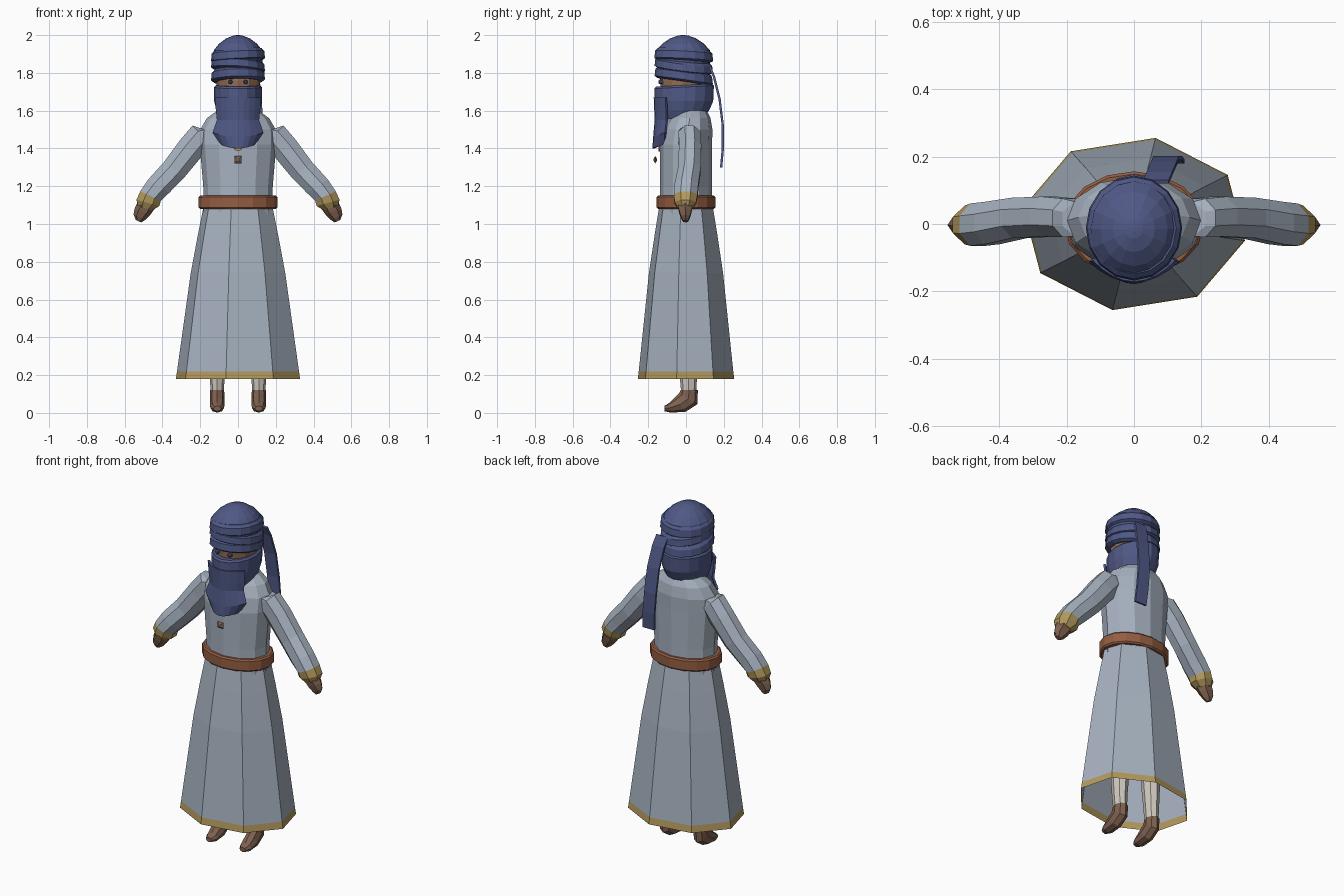
import bpy, bmesh
from math import sin, cos, tau, radians
from mathutils import Vector

old = bpy.data.objects.get("Cube")
if old:
    bpy.data.objects.remove(old, do_unlink=True)


def material(name, r, g, b):
    mat = bpy.data.materials.new(name)
    mat.use_nodes = True
    mat.diffuse_color = (r, g, b, 1)
    shader = next(n for n in mat.node_tree.nodes if n.type == "BSDF_PRINCIPLED")
    shader.inputs["Base Color"].default_value = (r, g, b, 1)
    shader.inputs["Roughness"].default_value = 0.8
    return mat


ROBE = material("pale blue grey cloth", 0.38, 0.44, 0.52)
NAVY = material("indigo cloth", 0.08, 0.1, 0.24)
GOLD = material("gold trim", 0.45, 0.32, 0.11)
BELT = material("red brown leather", 0.3, 0.11, 0.055)
BROWN = material("dark brown", 0.21, 0.12, 0.08)
SKIN = material("tan skin", 0.3, 0.16, 0.09)
CREAM = material("cream linen", 0.62, 0.58, 0.52)


def finish(name, bm, mats, rule=None):
    bmesh.ops.recalc_face_normals(bm, faces=bm.faces)
    if rule:
        for face in bm.faces:
            face.material_index = rule(face.calc_center_median())
    mesh = bpy.data.meshes.new(name)
    bm.to_mesh(mesh)
    bm.free()
    for mat in mats:
        mesh.materials.append(mat)
    obj = bpy.data.objects.new(name, mesh)
    bpy.context.collection.objects.link(obj)
    return obj


def ring(x, y, z, width, depth, roll=0, pitch=0, slant=0):
    """Ellipse centre and its two half axes; roll tilts sideways, pitch tilts the depth axis."""
    a, b = radians(roll), radians(pitch)
    return (Vector((x, y, z)),
            Vector((cos(a), 0, sin(a) + slant)) * width,
            Vector((0, cos(b), sin(b))) * depth)


def loft(name, rings, sides, mats, rule=None, phase=0, caps=True, side=1):
    """Skin a stack of elliptical rings; side = -1 builds the mirrored copy."""
    bm = bmesh.new()
    loops = []
    for centre, u, v in rings:
        loop = []
        for k in range(sides):
            t = tau * k / sides + radians(phase)
            p = centre + u * cos(t) + v * sin(t)
            p.x *= side
            loop.append(bm.verts.new(p))
        loops.append(loop)
    for low, high in zip(loops, loops[1:]):
        for k in range(sides):
            j = (k + 1) % sides
            bm.faces.new((low[k], low[j], high[j], high[k]))
    if caps:
        bm.faces.new(loops[0])
        bm.faces.new(loops[-1])
    return finish(name, bm, mats, rule)


def sheet(name, rows, mat, thickness):
    """Grid of points thickened into cloth."""
    bm = bmesh.new()
    grid = [[bm.verts.new(p) for p in row] for row in rows]
    for a, b in zip(grid, grid[1:]):
        for k in range(len(a) - 1):
            bm.faces.new((a[k], a[k + 1], b[k + 1], b[k]))
    obj = finish(name, bm, [mat])
    mod = obj.modifiers.new("thickness", "SOLIDIFY")
    mod.thickness = thickness
    mod.offset = 0
    return obj


# Robe: open skirt with a gold hem, and a rounder upper body
loft("skirt", [ring(0, 0, z, w, d) for z, w, d in (
    (0.18, 0.335, 0.26), (0.22, 0.329, 0.255), (0.74, 0.255, 0.2),
    (0.95, 0.215, 0.168), (1.12, 0.18, 0.14))], 8, [ROBE, GOLD],
    lambda c: int(c.z < 0.22), phase=-11, caps=False)
loft("robe_body", [ring(0, y, z, w, d) for y, z, w, d in (
    (0, 1.05, 0.183, 0.138), (0, 1.2, 0.184, 0.137), (0, 1.42, 0.203, 0.138),
    (0.01, 1.5, 0.2, 0.13), (0.02, 1.56, 0.165, 0.11), (0.03, 1.6, 0.11, 0.08))],
    12, [ROBE])

# Belt
loft("belt", [ring(0, 0, z, w, w - 0.052) for z, w in (
    (1.08, 0.2), (1.088, 0.208), (1.142, 0.208), (1.15, 0.2))], 16, [BELT])

# Clasp and the small trim at the neckline
loft("chest_clasp", [ring(0, y, 1.34, w, w, pitch=90) for y, w in (
    (-0.172, 0.008), (-0.163, 0.027), (-0.154, 0.008))], 4, [BROWN], phase=45)
loft("neckline_trim", [ring(0, y, 1.41, 0.025, 0.025, pitch=90) for y in (-0.146, -0.138)],
     8, [GOLD])

# Arms, hands, legs and shoes
for label, side in (("left", 1), ("right", -1)):
    loft(label + "_sleeve", [
        ring(0.15, 0.015, 1.495, 0.068, 0.055, 10),
        ring(0.19, 0.018, 1.47, 0.078, 0.062, 45),
        ring(0.25, 0.022, 1.4, 0.078, 0.064, 38),
        ring(0.34, 0.018, 1.285, 0.073, 0.065, 38),
        ring(0.42, 0.003, 1.2, 0.071, 0.068, 33),
        ring(0.463, -0.002, 1.148, 0.065, 0.068, 25)], 8, [ROBE], side=side, phase=22.5)
    loft(label + "_cuff", [
        ring(0.463, -0.002, 1.148, 0.065, 0.068, 25),
        ring(0.477, -0.003, 1.112, 0.068, 0.062, 15),
        ring(0.491, -0.004, 1.083, 0.043, 0.042, 15)], 8, [GOLD], side=side, phase=22.5)
    loft(label + "_hand", [
        ring(0.485, -0.004, 1.1, 0.05, 0.045, 15),
        ring(0.505, -0.004, 1.066, 0.045, 0.038, 20),
        ring(0.522, -0.003, 1.036, 0.034, 0.027, 25),
        ring(0.527, -0.002, 1.015, 0.016, 0.015, 25)], 6, [BROWN], side=side)
    loft(label + "_leg", [
        ring(0.11, 0.015, 0.1, 0.034, 0.04), ring(0.11, 0.012, 0.2, 0.04, 0.046),
        ring(0.105, 0.01, 0.45, 0.056, 0.06), ring(0.1, 0, 0.9, 0.075, 0.075)],
        8, [CREAM], side=side)
    loft(label + "_shoe", [
        ring(0.11, 0.017, 0.12, 0.037, 0.046),
        ring(0.11, 0.012, 0.075, 0.038, 0.056, pitch=-32),
        ring(0.11, -0.03, 0.045, 0.039, 0.048, pitch=-55),
        ring(0.11, -0.085, 0.027, 0.036, 0.026, pitch=-80),
        ring(0.11, -0.114, 0.023, 0.02, 0.014, pitch=-90)], 8, [BROWN], side=side)
    # Eye showing in the gap of the headcloth
    loft(label + "_eye", [ring(0.04, y, 1.752, r, r, pitch=90) for y, r in (
        (-0.12, 0.012), (-0.139, 0.012), (-0.146, 0.006))], 8, [NAVY], side=side)

# Head inside the wraps
loft("head", [ring(0, -0.012, z, w, w + 0.01) for z, w in (
    (1.62, 0.08), (1.68, 0.11), (1.76, 0.116), (1.85, 0.1))], 12, [SKIN])

# Turban crown and three overlapping tilted wraps
loft("turban_crown", [ring(0, -0.015, z, w, w * 1.1) for z, w in (
    (1.785, 0.12), (1.88, 0.132), (1.92, 0.128), (1.955, 0.1),
    (1.983, 0.062), (1.997, 0.026), (2, 0.008))], 16, [NAVY])
for name, z, half, tilt, slant in (
        ("upper_wrap", 1.893, 0.032, -3, 0.05), ("middle_wrap", 1.84, 0.03, -7, -0.07),
        ("lower_wrap", 1.785, 0.032, -8, 0.02)):
    loft(name, [ring(0, -0.012, z + half * h, w, w * 1.09, pitch=tilt, slant=slant)
                for h, w in ((-1, 0.128), (-0.7, 0.143), (0.5, 0.139), (1, 0.125))],
         16, [NAVY])

# Veil around the lower face, with a bib falling on the chest
loft("veil", [ring(0, y, z, w, d, pitch=p) for y, z, w, d, p in (
    (-0.012, 1.735, 0.117, 0.147, 3), (-0.01, 1.725, 0.127, 0.158, 3),
    (-0.012, 1.65, 0.126, 0.156, 0), (-0.018, 1.6, 0.114, 0.14, 0),
    (-0.03, 1.555, 0.095, 0.11, 0))], 16, [NAVY])
steps = [k / 4 for k in range(-4, 5)]
sheet("veil_bib", [[(w * s, y + 0.06 * s * s, z + lift * s * s) for s in steps]
                   for z, w, y, lift in (
    (1.67, 0.118, -0.165, 0), (1.6, 0.113, -0.162, 0), (1.55, 0.108, -0.16, 0),
    (1.46, 0.13, -0.168, 0.025), (1.4, 0.09, -0.172, 0.025))], NAVY, 0.012)

# Loose end of the turban hanging down the back
sheet("turban_tail", [[(x + w, y, z) for w in (-0.038, 0.038)] for x, y, z in (
    (0.065, 0.125, 1.835), (0.075, 0.148, 1.78), (0.088, 0.178, 1.66),
    (0.095, 0.195, 1.52), (0.105, 0.195, 1.4), (0.112, 0.186, 1.3))], NAVY, 0.012)
